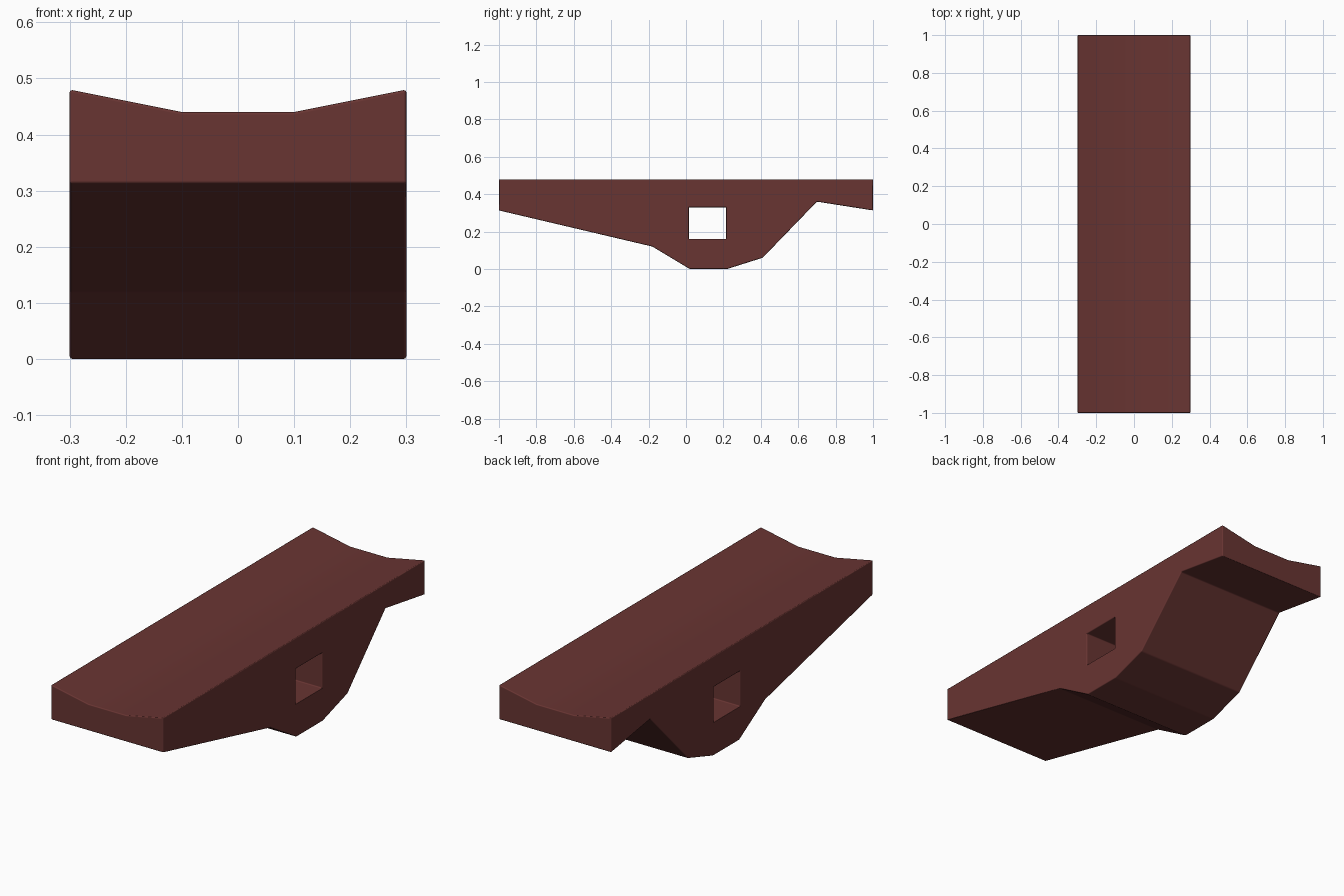
import bpy, bmesh

if "Cube" in bpy.data.objects:
    bpy.data.objects.remove(bpy.data.objects["Cube"])

# Side profile of the underside (y, z) and dished top cross-section (x, z)
UNDER = [(-1, 0.313), (-0.18, 0.12), (0.02, 0), (0.22, 0),
         (0.41, 0.06), (0.70, 0.36), (1, 0.313)]
TOP = [(-0.3, 0.48), (-0.1, 0.44), (0.1, 0.44), (0.3, 0.48)]


def finish(bm, name):
    bmesh.ops.recalc_face_normals(bm, faces=bm.faces)
    mesh = bpy.data.meshes.new(name)
    bm.to_mesh(mesh)
    bm.free()
    obj = bpy.data.objects.new(name, mesh)
    bpy.context.collection.objects.link(obj)
    return obj


# Rocker body: side walls, dished top strips, underside strips, end caps
bm = bmesh.new()
top = {y: [bm.verts.new((x, y, z)) for x, z in TOP] for y in (-1, 1)}
low = [[bm.verts.new((x, y, z)) for x in (-0.3, 0.3)] for y, z in UNDER]
for a, b in zip(low, low[1:]):
    bm.faces.new((a[0], a[1], b[1], b[0]))
for i in range(3):
    bm.faces.new((top[-1][i], top[-1][i + 1], top[1][i + 1], top[1][i]))
for end, y in ((low[0], -1), (low[-1], 1)):
    bm.faces.new(end + top[y][::-1])
for side, t in ((0, 0), (1, 3)):
    bm.faces.new([v[side] for v in low] + [top[1][t], top[-1][t]])
body = finish(bm, "rocker_pedal")

# Square axle hole straight through the width
bm = bmesh.new()
bmesh.ops.create_cube(bm, size=1)
for v in bm.verts:
    v.co = (v.co.x, 0.115 + v.co.y * 0.2, 0.245 + v.co.z * 0.17)
cutter = finish(bm, "axle_hole_cutter")
cutter.hide_render = True
cutter.hide_set(True)

cut = body.modifiers.new("axle_hole", 'BOOLEAN')
cut.operation = 'DIFFERENCE'
cut.solver = 'EXACT'
cut.object = cutter

# Softened edges
bevel = body.modifiers.new("soft_edges", 'BEVEL')
bevel.width = 0.014
bevel.segments = 2
bevel.limit_method = 'ANGLE'
bevel.angle_limit = 0.26
bevel.harden_normals = True

mat = bpy.data.materials.new("dark_red")
mat.diffuse_color = (0.14, 0.035, 0.032, 1)
mat.use_nodes = True
mat.node_tree.nodes["Principled BSDF"].inputs["Base Color"].default_value = mat.diffuse_color
body.data.materials.append(mat)

for p in body.data.polygons:
    p.use_smooth = True
for p in cutter.data.polygons:
    p.use_smooth = True
